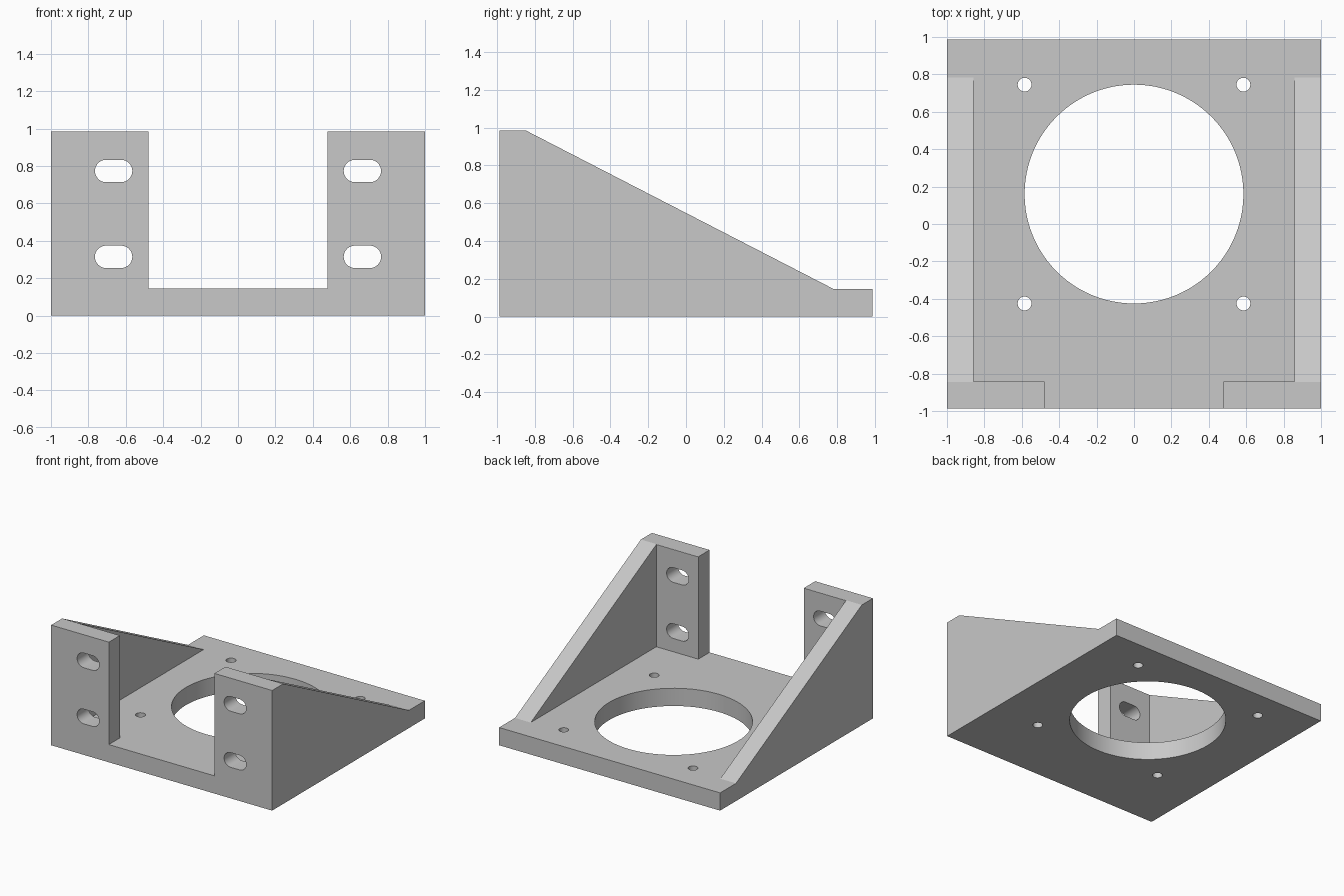
import bpy, bmesh, math
from mathutils import Matrix, Vector

old = bpy.data.objects.get("Cube")
if old:
    bpy.data.objects.remove(old, do_unlink=True)

grey = bpy.data.materials.new("plain grey")
grey.use_nodes = True
colour = (0.58, 0.58, 0.58, 1)
grey.diffuse_color = colour
grey.node_tree.nodes["Principled BSDF"].inputs["Base Color"].default_value = colour

# Main dimensions
W, D, H = 1.0, 0.987, 0.983     # half width, half depth, height
T = 0.145                       # plate thickness
RIB, TAB = 0.858, 0.478         # inner faces of the ribs and mounting tabs
TAB_BACK = -D + T
SLOPE_TOP, SLOPE_END = -0.845, 0.782


def prism(name, profile, axis, start, end):
    """Extrude a 2D profile along x (profile y,z), y (x,z) or z (x,y)."""
    place = {"X": lambda a, b, t: (t, a, b),
             "Y": lambda a, b, t: (a, t, b),
             "Z": lambda a, b, t: (a, b, t)}[axis]
    bm = bmesh.new()
    face = bm.faces.new([bm.verts.new(place(a, b, start)) for a, b in profile])
    ext = bmesh.ops.extrude_face_region(bm, geom=[face])
    moved = [v for v in ext["geom"] if isinstance(v, bmesh.types.BMVert)]
    bmesh.ops.translate(bm, verts=moved, vec=Vector(place(0, 0, end - start)))
    bmesh.ops.recalc_face_normals(bm, faces=bm.faces)
    mesh = bpy.data.meshes.new(name)
    bm.to_mesh(mesh)
    bm.free()
    mesh.materials.append(grey)
    obj = bpy.data.objects.new(name, mesh)
    bpy.context.scene.collection.objects.link(obj)
    return obj


def rounded(cx, cy, r, half=0.0, n=32):
    """Circle, or a slot when half is the distance to its end centres."""
    pts = []
    for side in (1, -1):
        for i in range(n + 1 if half else n):
            a = math.pi * (i / n - 0.5) + (0 if side > 0 else math.pi)
            pts.append((cx + side * half + r * math.cos(a), cy + r * math.sin(a)))
    return pts


def cut(body, cutter):
    cutter.hide_render = True
    mod = body.modifiers.new(cutter.name, "BOOLEAN")
    mod.operation, mod.solver, mod.object = "DIFFERENCE", "EXACT", cutter
    bpy.context.view_layer.objects.active = body
    bpy.ops.object.modifier_apply(modifier=mod.name)
    bpy.data.objects.remove(cutter, do_unlink=True)


# Solid bracket from its side profile
bracket = prism("mounting_bracket",
                [(-D, 0), (D, 0), (D, T), (SLOPE_END, T), (SLOPE_TOP, H), (-D, H)],
                "X", -W, W)

# Space between the ribs, opening to the front between the tabs
half = [(TAB, -D - 0.2), (TAB, TAB_BACK), (RIB, TAB_BACK), (RIB, SLOPE_END)]
cut(bracket, prism("inner_space", half + [(-x, y) for x, y in reversed(half)],
                   "Z", T, H + 0.2))

# Large opening and four screw holes in the plate
FAN_Y, PITCH = 0.16, 0.585
cut(bracket, prism("round_opening", rounded(0, FAN_Y, 0.585, n=48), "Z", -0.1, T + 0.1))
for sx in (-1, 1):
    for sy in (-1, 1):
        cut(bracket, prism("screw_hole",
                           rounded(sx * PITCH, FAN_Y + sy * PITCH, 0.037, n=16),
                           "Z", -0.1, T + 0.1))
    # Two slots in each mounting tab
    for z in (0.314, 0.773):
        cut(bracket, prism("tab_slot", rounded(sx * 0.665, z, 0.06, 0.04, 16),
                           "Y", -D - 0.1, TAB_BACK + 0.1))

# Smooth hole walls, sharp edges elsewhere
bpy.ops.object.select_all(action="DESELECT")
bracket.select_set(True)
bpy.context.view_layer.objects.active = bracket
bpy.ops.object.shade_smooth_by_angle(angle=math.radians(25))
